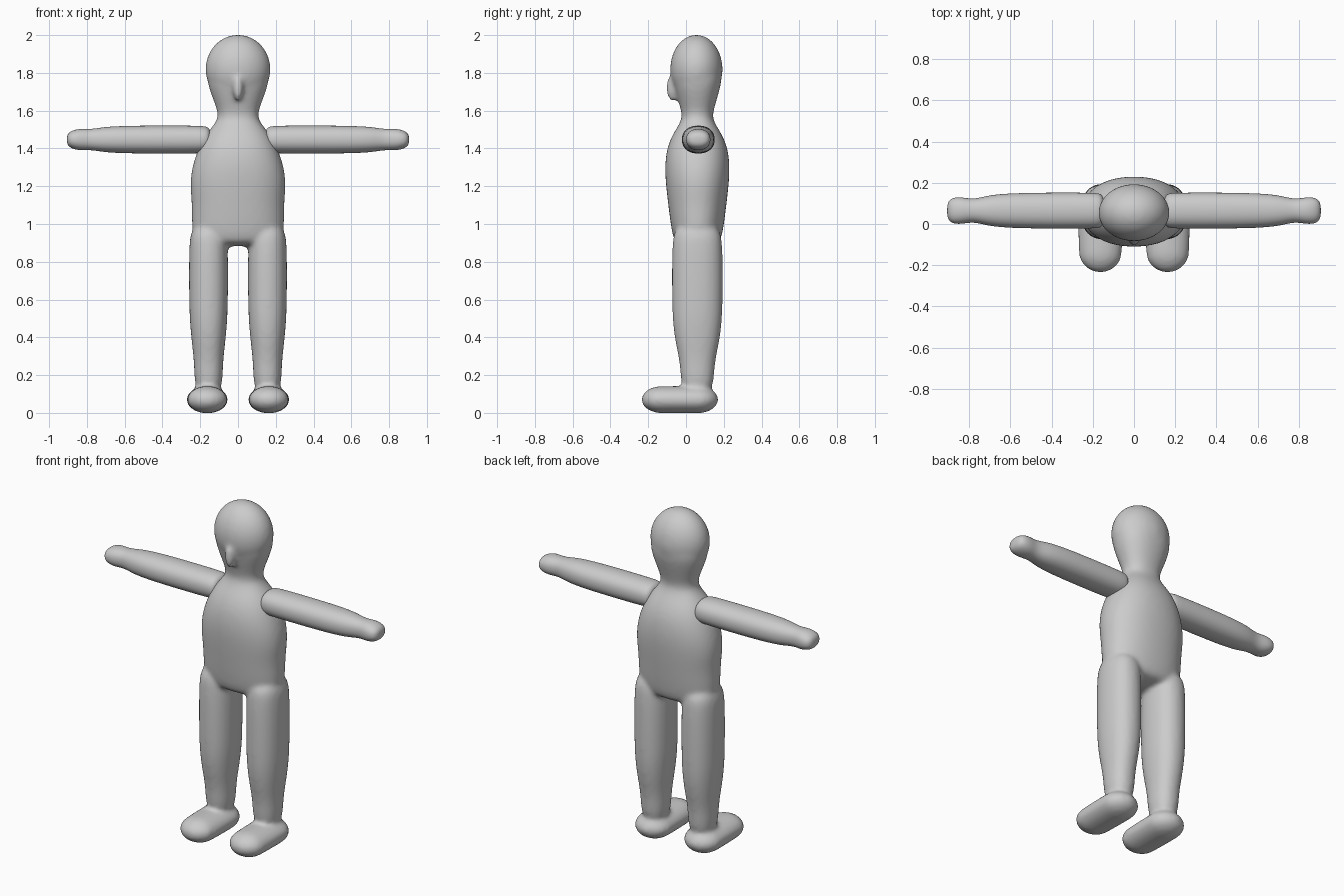
import bpy, bmesh
from math import sin, cos, pi, copysign
from mathutils import Matrix, Vector

cube = bpy.data.objects.get("Cube")
if cube:
    bpy.data.objects.remove(cube)

SIDES = 24
MIDDLE = 0.06  # depth of the line running through head, arms and legs
SQUARENESS = 0.9

shade = 0.6
grey = bpy.data.materials.new("plain grey")
grey.use_nodes = True
grey.diffuse_color = (shade, shade, shade, 1)
principled = grey.node_tree.nodes["Principled BSDF"]
principled.inputs["Base Color"].default_value = grey.diffuse_color


def rounded(value):
    """Bend a sine or cosine so that ellipses become slightly boxy."""
    return copysign(abs(value) ** SQUARENESS, value)


def loft(bm, origin, along, across, up, rings):
    """Skin oval rings (distance, half width, half height) on a straight line."""
    origin, along, across, up = map(Vector, (origin, along, across, up))
    angles = [2 * pi * step / SIDES for step in range(SIDES)]
    loops = []
    for distance, width, height in rings:
        centre = origin + along * distance
        loops.append([bm.verts.new(centre + across * width * rounded(cos(angle))
                                   + up * height * rounded(sin(angle)))
                      for angle in angles])
    faces = [bm.faces.new(loops[0]), bm.faces.new(loops[-1])]
    for lower, upper in zip(loops, loops[1:]):
        for i in range(SIDES):
            faces.append(bm.faces.new((lower[i - 1], lower[i], upper[i], upper[i - 1])))
    bmesh.ops.recalc_face_normals(bm, faces=faces)


def upright(bm, x, rings):
    loft(bm, (x, MIDDLE, 0), (0, 0, 1), (1, 0, 0), (0, 1, 0), rings)


def ball(bm, centre, radii):
    """Add an ellipsoid and return its vertices."""
    place = Matrix.Translation(centre) @ Matrix.Diagonal((*radii, 1))
    return bmesh.ops.create_uvsphere(bm, u_segments=SIDES, v_segments=SIDES,
                                     radius=1, matrix=place)["verts"]


def make_object(name, bm):
    mesh = bpy.data.meshes.new(name)
    bm.to_mesh(mesh)
    bm.free()
    mesh.materials.append(grey)
    mesh.shade_smooth()
    obj = bpy.data.objects.new(name, mesh)
    bpy.context.collection.objects.link(obj)
    rounding = obj.modifiers.new("rounding", "SUBSURF")
    rounding.levels = rounding.render_levels = 2
    return obj


# Torso running up through the neck
body = bmesh.new()
upright(body, 0, [
    (0.88, 0.2, 0.11), (0.94, 0.25, 0.135), (1.1, 0.244, 0.155),
    (1.2, 0.257, 0.167), (1.3, 0.247, 0.174), (1.4, 0.212, 0.164),
    (1.48, 0.17, 0.13), (1.55, 0.105, 0.08), (1.6, 0.108, 0.085),
    (1.7, 0.15, 0.117), (1.78, 0.17, 0.135), (1.85, 0.15, 0.12)])

# Head and nose
ball(body, (0, MIDDLE - 0.005, 1.82), (0.174, 0.14, 0.182))
ball(body, (0, -0.073, 1.72), (0.027, 0.033, 0.07))

for side in (-1, 1):
    # Leg, straight to the knee and tapering to the ankle
    upright(body, side * 0.156, [
        (0.08, 0.074, 0.086), (0.26, 0.076, 0.09), (0.36, 0.088, 0.115),
        (0.48, 0.1, 0.132), (0.6, 0.104, 0.135), (0.9, 0.105, 0.136),
        (1, 0.09, 0.12)])

    # Foot, a squashed ball with its toe half drawn forward
    for vert in ball(body, (side * 0.163, MIDDLE, 0.07), (0.11, 0.112, 0.072)):
        if vert.co.y < MIDDLE - 0.001:
            vert.co.y -= 0.185

# Fuse the body parts into one soft skin
figure = make_object("body", body)
fuse = figure.modifiers.new("fuse", "REMESH")
fuse.mode = "VOXEL"
fuse.voxel_size = 0.012
fuse.use_smooth_shade = True
soften = figure.modifiers.new("soften", "SMOOTH")
soften.factor = 0.5
soften.iterations = 10

# Arms, each narrowing at the wrist before a mitten hand
for name, side in (("left_arm", 1), ("right_arm", -1)):
    arm = bmesh.new()
    loft(arm, (0, MIDDLE + 0.005, 1.447), (side, 0, 0), (0, 1, 0), (0, 0, 1), [
        (0.14, 0.05, 0.04), (0.16, 0.085, 0.07), (0.2, 0.088, 0.075),
        (0.65, 0.088, 0.075), (0.74, 0.064, 0.061), (0.79, 0.056, 0.055),
        (0.84, 0.067, 0.059), (0.89, 0.062, 0.045), (0.907, 0.03, 0.02)])
    make_object(name, arm)
